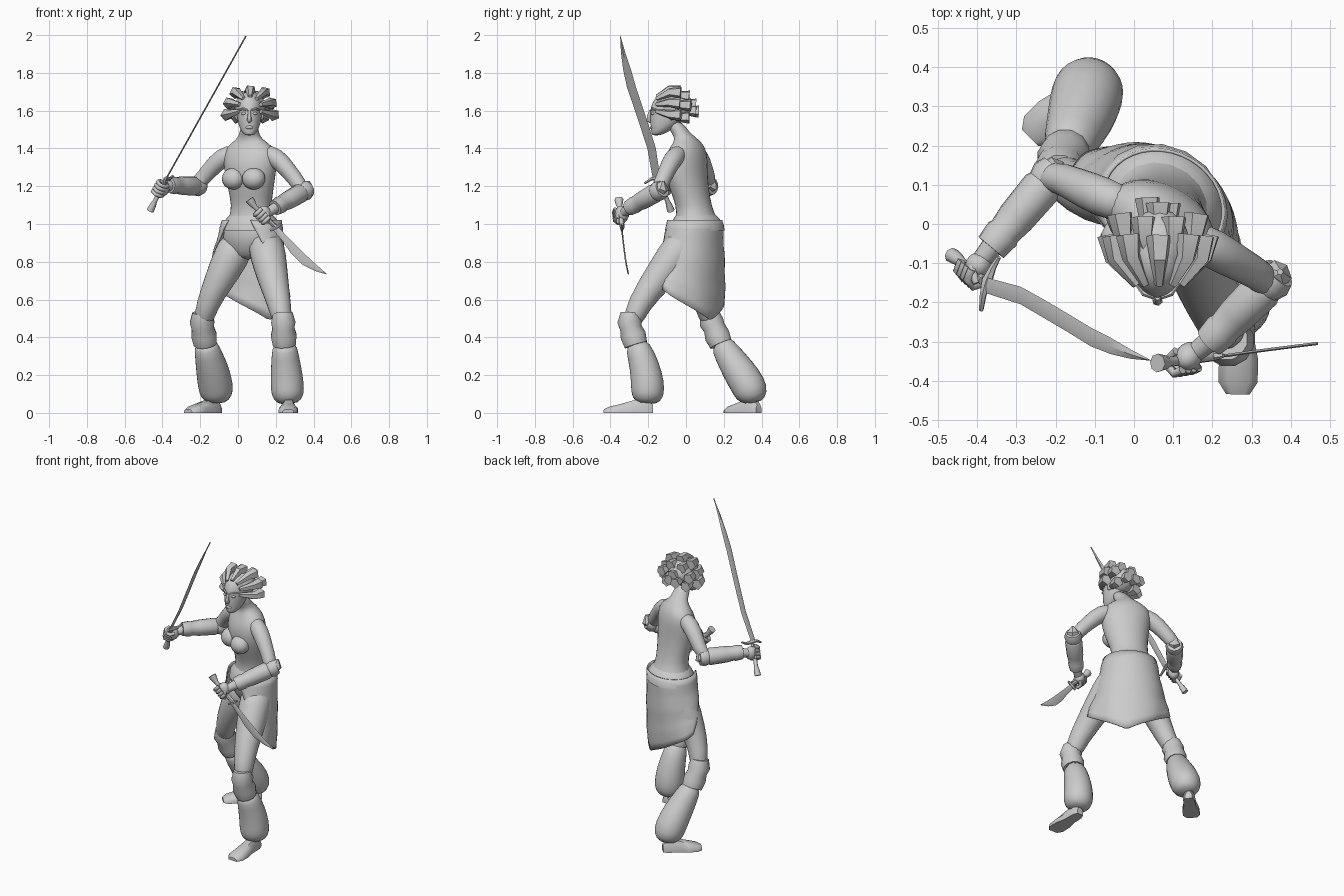
import bpy, bmesh, math
from mathutils import Vector as V

if "Cube" in bpy.data.objects:
    bpy.data.objects.remove(bpy.data.objects["Cube"])

grey = bpy.data.materials.new("plain grey")
grey.use_nodes = True
grey.diffuse_color = (0.6, 0.6, 0.6, 1)
grey.node_tree.nodes["Principled BSDF"].inputs["Base Color"].default_value = (0.6, 0.6, 0.6, 1)

YAW = math.radians(-27)              # the body is turned to its right
SIDE = V((math.cos(YAW), math.sin(YAW), 0))
FRONT = V((math.sin(YAW), -math.cos(YAW), 0))
UP = V((0, 0, 1))


def finish(name, bm, subsurf=0, angle=45):
    bmesh.ops.recalc_face_normals(bm, faces=bm.faces)
    mesh = bpy.data.meshes.new(name)
    bm.to_mesh(mesh)
    bm.free()
    mesh.materials.append(grey)
    mesh.shade_smooth()
    mesh.set_sharp_from_angle(angle=math.radians(angle))
    ob = bpy.data.objects.new(name, mesh)
    bpy.context.collection.objects.link(ob)
    if subsurf:
        mod = ob.modifiers.new("smooth", 'SUBSURF')
        mod.levels = mod.render_levels = subsurf
    return ob


def skin(name, rings, subsurf=0, angle=45, cap=True, closed=True):
    """Join rings of points into one surface."""
    bm = bmesh.new()
    rows = [[bm.verts.new(p) for p in ring] for ring in rings]
    n = len(rows[0])
    for a, b in zip(rows, rows[1:]):
        for i in range(n if closed else n - 1):
            j = (i + 1) % n
            bm.faces.new((a[i], a[j], b[j], b[i]))
    if cap:
        bm.faces.new(rows[0])
        bm.faces.new(rows[-1])
    return finish(name, bm, subsurf, angle)


def ring(c, u, v, ru, rv, sides):
    steps = [math.tau * i / sides for i in range(sides)]
    return [c + u * ru * math.cos(a) + v * rv * math.sin(a) for a in steps]


def stack(name, levels, yaw=YAW, sides=16, **kw):
    """Level ellipses: x, y, z, half width, half depth."""
    u = V((math.cos(yaw), math.sin(yaw), 0))
    v = V((math.sin(yaw), -math.cos(yaw), 0))
    return skin(name, [ring(V(l[:3]), u, v, l[3], l[4], sides) for l in levels], **kw)


def tube(name, path, sides=12, **kw):
    """Round limb: x, y, z, radius."""
    pts = [V(p[:3]) for p in path]
    rings = []
    u = None
    for i, p in enumerate(pts):
        t = (pts[min(i + 1, len(pts) - 1)] - pts[max(i - 1, 0)]).normalized()
        if u is None:
            u = t.orthogonal()
        u = (u - t * u.dot(t)).normalized()
        rings.append(ring(p, u, t.cross(u), path[i][3], path[i][3], sides))
    return skin(name, rings, **kw)


def blob(name, at, size, direction=(0, -1, 0)):
    """Ellipsoid whose local y axis follows a direction."""
    bm = bmesh.new()
    bmesh.ops.create_uvsphere(bm, u_segments=14, v_segments=9, radius=1)
    bmesh.ops.scale(bm, vec=size, verts=bm.verts)
    ob = finish(name, bm, angle=80)
    ob.location = at
    ob.rotation_euler = V(direction).to_track_quat('Y', 'Z').to_euler()
    return ob


def blade(name, edge_a, edge_b, normal, thick):
    n = V(normal).normalized() * thick
    rings = []
    for a, b in zip(edge_a, edge_b):
        a, b = V(a), V(b)
        m = (a + b) / 2
        rings.append([a, m + n, b, m - n])
    return skin(name, rings, angle=25)


# Torso, bust and neck
stack("torso", [(.05, .05, .81, .06, .05), (.06, .06, .86, .13, .10), (.07, .06, .93, .165, .135),
                (.07, .06, 1.0, .145, .125), (.07, .05, 1.06, .108, .095), (.07, .03, 1.14, .118, .093),
                (.065, 0, 1.25, .142, .108), (.065, 0, 1.35, .158, .105), (.065, .01, 1.41, .14, .08),
                (.06, .005, 1.45, .065, .058), (.06, -.035, 1.49, .049, .049), (.06, -.07, 1.55, .045, .045)],
      subsurf=1, angle=90)
for s, label in ((-1, "right"), (1, "left")):
    c = V((.065, 0, 1.24)) + FRONT * .078 + SIDE * .06 * s
    blob(label + "_bust", c, (.064, .056, .058), FRONT + UP * .25)

# Belt
stack("belt", [(.07, .06, .965, .165, .14), (.07, .06, 1.0, .156, .136), (.07, .055, 1.035, .13, .114),
               (.07, .052, 1.055, .108, .095)], cap=False)


# Wrap skirt: open at the front, spread over both thighs, hem pointed at the back
def skirt_point(s, t):
    left, right = -1.2 + 1.0 * t, math.pi + 1.05 - 0.95 * t
    a = left + (right - left) * s
    x, y = math.cos(a), math.sin(a)
    hem = .49 + .36 * abs(s - .45)
    wide = .163 + (.06 if x > 0 else .085) * t
    fold = 1 + .02 * t * math.sin(22 * s) + .012 * math.sin(18 * t) - .13 * t * t * max(0, y) + .25 * t * max(0, -y)
    c = V((.073, .047 - .04 * t * max(0, x), 1.02 + (hem - 1.02) * t))
    return c + (SIDE * x * wide - FRONT * y * (.142 + .01 * t)) * fold


skirt = skin("wrap_skirt", [[skirt_point(i / 32, j / 10) for i in range(33)] for j in range(11)],
             angle=80, cap=False, closed=False)
shell = skirt.modifiers.new("cloth", 'SOLIDIFY')
shell.thickness = .008

# Legs: thigh, knee cuff, gathered trouser, foot
LEGS = {
    "right": ([(.01, .09, .92, .10), (-.04, .085, .82, .10), (-.10, .08, .70, .082), (-.165, .10, .57, .06), (-.19, .14, .46, .055)],
              [(-.19, .125, .53, .053), (-.19, .135, .48, .067), (-.187, .15, .45, .06), (-.18, .165, .41, .069), (-.174, .185, .365, .062)],
              [(-.175, .18, .38, .06), (-.16, .215, .32, .072), (-.135, .275, .23, .09), (-.118, .335, .14, .097), (-.113, .35, .09, .088), (-.113, .355, .05, .05)],
              (-.10, .385), (-.265, .22)),
    "left": ([(.14, .01, .93, .10), (.16, -.06, .83, .10), (.185, -.15, .71, .085), (.22, -.255, .57, .063), (.24, -.29, .46, .055)],
             [(.237, -.295, .53, .053), (.24, -.298, .48, .067), (.24, -.292, .45, .06), (.242, -.28, .41, .07), (.246, -.265, .36, .063)],
             [(.245, -.27, .38, .063), (.25, -.235, .30, .075), (.258, -.208, .20, .088), (.262, -.202, .12, .092), (.265, -.202, .08, .083), (.268, -.202, .045, .05)],
             (.27, -.175), (.265, -.435)),
}
for label, (thigh, cuff, shin, heel, toe) in LEGS.items():
    tube(label + "_thigh", thigh, subsurf=1, angle=90)
    tube(label + "_knee_cuff", cuff, angle=40)
    tube(label + "_trouser", shin, sides=14, subsurf=1, angle=90)
    heel, toe = V((*heel, 0)), V((*toe, 0))
    along = (toe - heel).normalized()
    across = along.cross(UP)
    rows = []
    for k, width, height in ((0, .022, .045), (.12, .034, .075), (.4, .036, .07), (.65, .05, .05), (.88, .05, .035), (1, .03, .02)):
        p = heel.lerp(toe, k)
        rows.append([p + across * width * x + UP * height * z
                     for x, z in ((-1, 0), (-1, .5), (-.55, .95), (.55, .95), (1, .5), (1, 0))])
    skin(label + "_foot", rows, angle=50)

# Arms: upper arm, bracer with flared elbow
ARMS = {
    "right": ([(.0, .04, 1.385, .045), (-.085, .07, 1.355, .056), (-.15, .10, 1.285, .046), (-.205, .125, 1.22, .042), (-.23, .10, 1.205, .04)],
              (-.205, .13, 1.20), (-.365, -.06, 1.205), (-.40, -.105, 1.19)),
    "left": ([(.12, -.02, 1.385, .045), (.205, -.065, 1.355, .056), (.265, -.10, 1.285, .046), (.33, -.135, 1.205, .042), (.335, -.155, 1.17, .04)],
             (.36, -.135, 1.18), (.195, -.30, 1.085), (.14, -.34, 1.05)),
}
for label, (upper, elbow, wrist, palm) in ARMS.items():
    tube(label + "_upper_arm", upper, subsurf=1, angle=90)
    elbow, wrist, palm = V(elbow), V(wrist), V(palm)
    profile = ((-.06, .045), (.05, .054), (.15, .047), (.2, .052), (.6, .049), (.78, .043), (.82, .047), (1, .042))
    tube(label + "_bracer", [(*elbow.lerp(wrist, k), r) for k, r in profile], angle=35)
    tube(label + "_wrist", [(*elbow.lerp(wrist, .9), .03), (*wrist.lerp(palm, .7), .025)])
    back = (elbow - wrist).normalized()
    tube(label + "_elbow_guard", [(*(elbow - back * .03), .045), (*(elbow + back * .015 + UP * .01), .037),
                                  (*(elbow + back * .02 + UP * .04), .008)], sides=6, angle=20)


# Hands closed around a grip
def hand(label, palm, grip, reach):
    grip, reach = V(grip).normalized(), V(reach).normalized()
    reach = (reach - grip * reach.dot(grip)).normalized()
    out = grip.cross(reach)
    blob(label + "_palm", palm - reach * .012, (.034, .036, .042), reach)
    for i in range(4):
        base = palm + grip * (.028 - .02 * i)
        arc = [base + out * math.cos(a) * .027 + reach * (.008 + math.sin(a) * .032) for a in (-.7, .3, 1.2, 2.2, 3.2)]
        tube(f"{label}_finger_{i + 1}", [(*p, .0115) for p in arc], sides=6, angle=80)
    tube(label + "_thumb", [(*(palm - out * .02 - reach * .01), .014), (*(palm + grip * .025 - out * .02 + reach * .01), .013),
                            (*(palm + grip * .045 + reach * .025), .009)], sides=6, angle=80)


hand("right", V((-.405, -.115, 1.19)), (.09, -.08, .17), (-.6, -.7, 0))
hand("left", V((.135, -.345, 1.05)), (.13, .02, -.13), (-.7, -.6, -.2))

# Long curved sword
tube("sword_grip", [(-.465, -.08, 1.07, .02), (-.45, -.09, 1.10, .017), (-.44, -.097, 1.12, .012), (-.385, -.145, 1.23, .013)], sides=8)
tube("sword_guard", [(-.39, -.22, 1.215, .006), (-.385, -.18, 1.24, .009), (-.375, -.145, 1.24, .014), (-.36, -.11, 1.24, .009), (-.345, -.085, 1.255, .006)], sides=6)
SPAN = ((0, -.175, -.135), (.22, -.205, -.16), (.36, -.24, -.193), (.5, -.275, -.228),
        (.64, -.312, -.264), (.76, -.332, -.29), (.88, -.344, -.32), (1, -.349, -.347))
line = [V((-.383, 0, 1.235)).lerp(V((.042, 0, 1.995)), k[0]) for k in SPAN]
blade("sword_blade", [(p.x, k[1], p.z) for p, k in zip(line, SPAN)],
      [(p.x, k[2], p.z) for p, k in zip(line, SPAN)], (.87, 0, -.49), .004)

# Short curved dagger
tube("dagger_grip", [(.06, -.355, 1.13, .024), (.075, -.354, 1.11, .02), (.09, -.352, 1.09, .013), (.20, -.338, .985, .013)], sides=8)
tube("dagger_guard", [(.17, -.34, .965, .006), (.2, -.338, .985, .013), (.228, -.336, 1.0, .006)], sides=6)
blade("dagger_blade", [(.20, -.34, 1.0), (.25, -.335, .945), (.30, -.328, .895), (.36, -.32, .835), (.42, -.312, .78), (.47, -.305, .736)],
      [(.18, -.34, .975), (.235, -.335, .91), (.28, -.328, .845), (.34, -.32, .785), (.405, -.312, .752), (.469, -.305, .733)], (.1, -1, 0), .004)

# Head and face
stack("head", [(.06, -.16, 1.468, .022, .02), (.06, -.14, 1.485, .04, .044), (.06, -.12, 1.515, .055, .068), (.06, -.105, 1.55, .064, .086),
               (.06, -.095, 1.60, .07, .097), (.06, -.085, 1.65, .07, .095), (.06, -.075, 1.685, .052, .07), (.06, -.07, 1.70, .02, .03)],
      yaw=0, subsurf=1, angle=90)
tube("nose", [(.06, -.188, 1.60, .007), (.06, -.197, 1.57, .010), (.06, -.196, 1.548, .014), (.06, -.186, 1.538, .006)], sides=6, angle=80)
blob("lips", (.06, -.181, 1.512), (.02, .010, .010))
for s, label in ((-1, "right"), (1, "left")):
    blob(label + "_eye", (.06 + .028 * s, -.174, 1.585), (.015, .012, .008))
    tube(label + "_brow", [(.06 + .01 * s, -.187, 1.602, .006), (.06 + .035 * s, -.178, 1.61, .007), (.06 + .056 * s, -.15, 1.603, .004)], sides=6)
    blob(label + "_ear", (.06 + .068 * s, -.075, 1.575), (.01, .018, .026))

# Hair: broad flared locks swept back from the hairline
CENTRE = V((.064, -.07, 1.61))
blob("hair_cap", CENTRE + V((0, .012, .012)), (.082, .098, .08))
for tier, (polar, count, root_y) in enumerate(((14, 3, .02), (48, 7, -.03), (74, 10, -.085))):
    for i in range(count):
        a = math.tau * (i + .5 * (tier % 2)) / count + math.pi / 2
        p = math.radians(polar)
        d = V((math.cos(a) * math.sin(p), math.cos(p), math.sin(a) * math.sin(p)))
        if d.z < -.62:
            continue
        reach = .122 + .014 * (i % 2)
        tip = CENTRE + V((d.x * reach, d.y * reach + .005, d.z * reach * .8))
        root = CENTRE + V((d.x * .062, root_y, d.z * .062 + .005))
        mid = root.lerp(tip, .55) + V((d.x, 0, d.z)) * .022
        tube(f"hair_lock_{tier + 1}_{i + 1}", [(*root, .012), (*mid, .025), (*tip, .034)], sides=5, angle=35)
